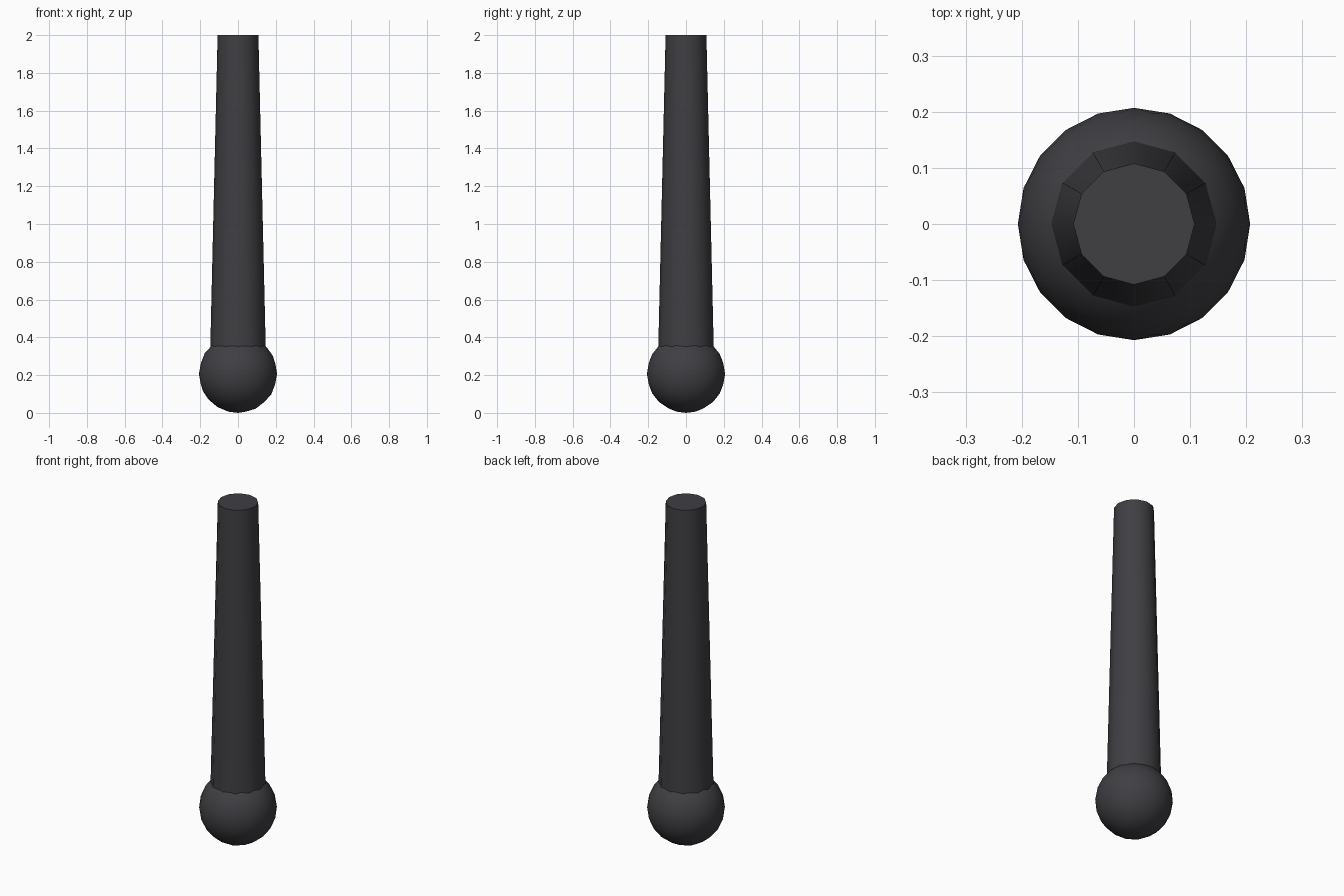
import bpy, math

if "Cube" in bpy.data.objects:
    bpy.data.objects.remove(bpy.data.objects["Cube"])

BALL_R = 0.207
HEIGHT = 2.0

mat = bpy.data.materials.new("dark_grey")
mat.diffuse_color = (0.05, 0.05, 0.057, 1)
mat.use_nodes = True
mat.node_tree.nodes["Principled BSDF"].inputs["Base Color"].default_value = mat.diffuse_color


def finish(name):
    ob = bpy.context.object
    ob.name = name
    ob.data.materials.append(mat)
    bpy.ops.object.shade_smooth_by_angle(angle=math.radians(35))


# Ball at the foot
bpy.ops.mesh.primitive_ico_sphere_add(subdivisions=3, radius=BALL_R,
                                      location=(0, 0, BALL_R))
finish("ball_end")

# Tapered twelve-sided shaft, starting inside the ball
bpy.ops.mesh.primitive_cone_add(vertices=12, radius1=0.15, radius2=0.108,
                                depth=HEIGHT - BALL_R,
                                location=(0, 0, (HEIGHT + BALL_R) / 2))
finish("tapered_shaft")
